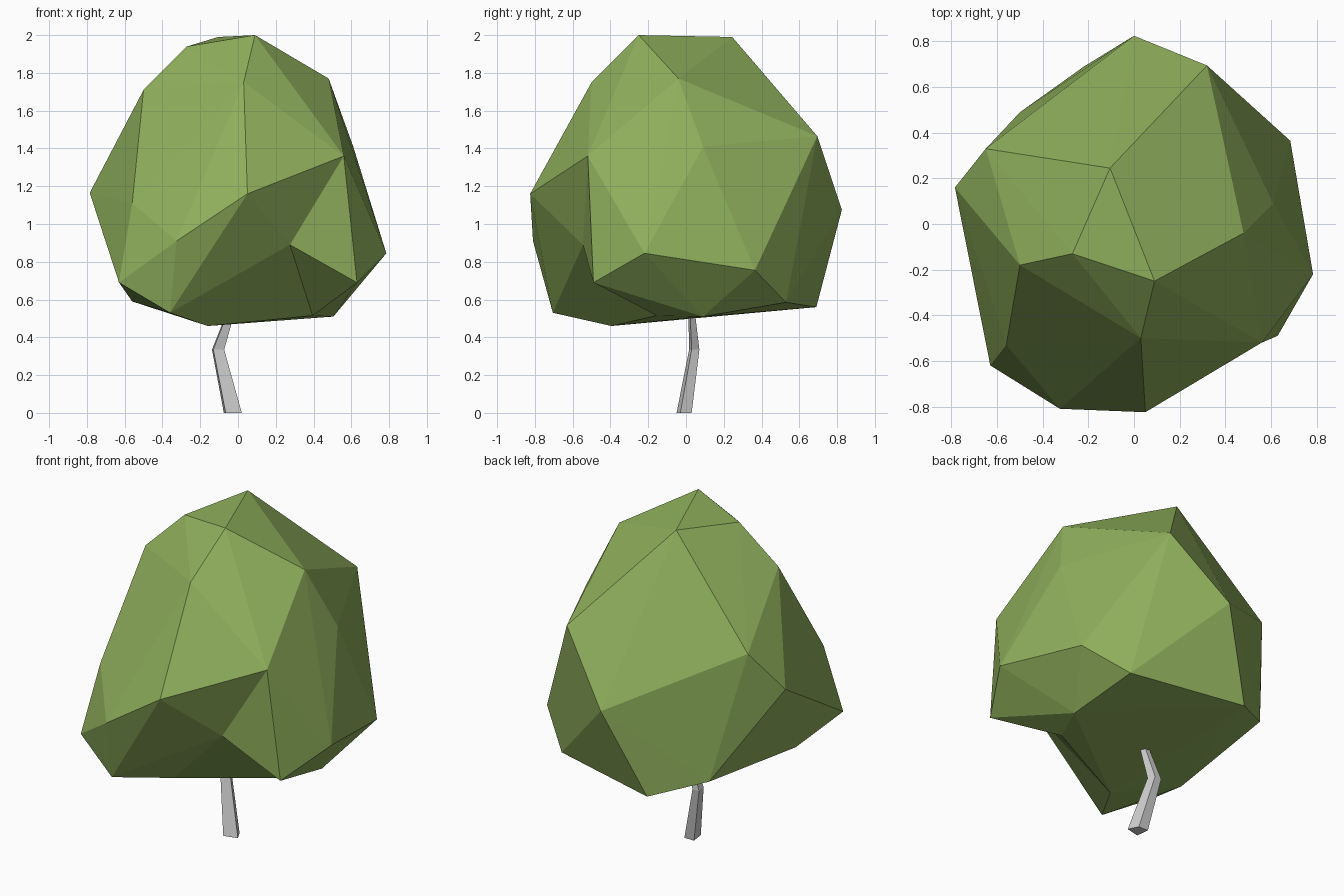
import bpy, bmesh
from mathutils import Vector

if "Cube" in bpy.data.objects:
    bpy.data.objects.remove(bpy.data.objects["Cube"])


def add_object(name, bm, color=None):
    bmesh.ops.recalc_face_normals(bm, faces=bm.faces)
    mesh = bpy.data.meshes.new(name)
    bm.to_mesh(mesh)
    bm.free()
    obj = bpy.data.objects.new(name, mesh)
    bpy.context.collection.objects.link(obj)
    if color:
        mat = bpy.data.materials.new(name)
        mat.diffuse_color = color
        mat.use_nodes = True
        mat.node_tree.nodes["Principled BSDF"].inputs["Base Color"].default_value = mat.diffuse_color
        mesh.materials.append(mat)
    return obj


# Crown: faceted hull through its corner points
rim = [  # corners surrounding the dent on the front right
    (.05, -.825, 1.16), (.56, -.52, 1.36), (.63, -.49, .69),
    (.395, -.155, .515), (-.16, -.395, .46), (-.36, -.705, .53)]
corners = [
    # top
    (.09, -.25, 2.0), (-.27, -.13, 1.94), (-.105, .245, 1.99),
    (.48, -.04, 1.77), (-.5, -.18, 1.71), (.03, -.5, 1.75),
    # middle
    (.61, .09, 1.41), (.32, .695, 1.465), (-.65, .33, 1.41),
    (-.785, .16, 1.165), (-.56, -.53, 1.11), (0, .825, 1.075),
    (-.325, -.81, .91), (.785, -.22, .845),
    # bottom
    (.685, .365, .755), (-.63, -.62, .69), (-.56, -.26, .59),
    (.47, .53, .585), (.505, .09, .51), (-.22, .69, .56), (-.5, .49, .65)]
bm = bmesh.new()
rim_verts = {bm.verts.new(p) for p in rim}
for p in corners:
    bm.verts.new(p)
bmesh.ops.convex_hull(bm, input=bm.verts[:])

# Crown dent: replace the faces inside the rim with a fan to a sunken point
inner = [f for f in bm.faces if all(v in rim_verts for v in f.verts)]
bmesh.ops.delete(bm, geom=inner, context='FACES')
dent = bm.verts.new((.275, -.545, .89))
for e in [e for e in bm.edges if len(e.link_faces) == 1]:
    bm.faces.new((*e.verts, dent))
add_object("crown", bm, (.275, .43, .107, 1))

# Trunk: four-sided, tapering, bent at the knee
section = [(-.045, .035), (.02, .035), (.05, -.025), (-.035, -.045)]
path = [((-.03, -.005, 0), 1), ((-.107, .047, .335), .68), ((-.03, .03, .56), .4)]
bm = bmesh.new()
rings = [[bm.verts.new(Vector(c) + Vector((x * s, y * s, 0))) for x, y in section]
         for c, s in path]
for a, b in zip(rings, rings[1:]):
    for i in range(4):
        j = (i + 1) % 4
        bm.faces.new((a[i], a[j], b[j], b[i]))
bm.faces.new(rings[0])
bm.faces.new(rings[-1])
add_object("trunk", bm)
